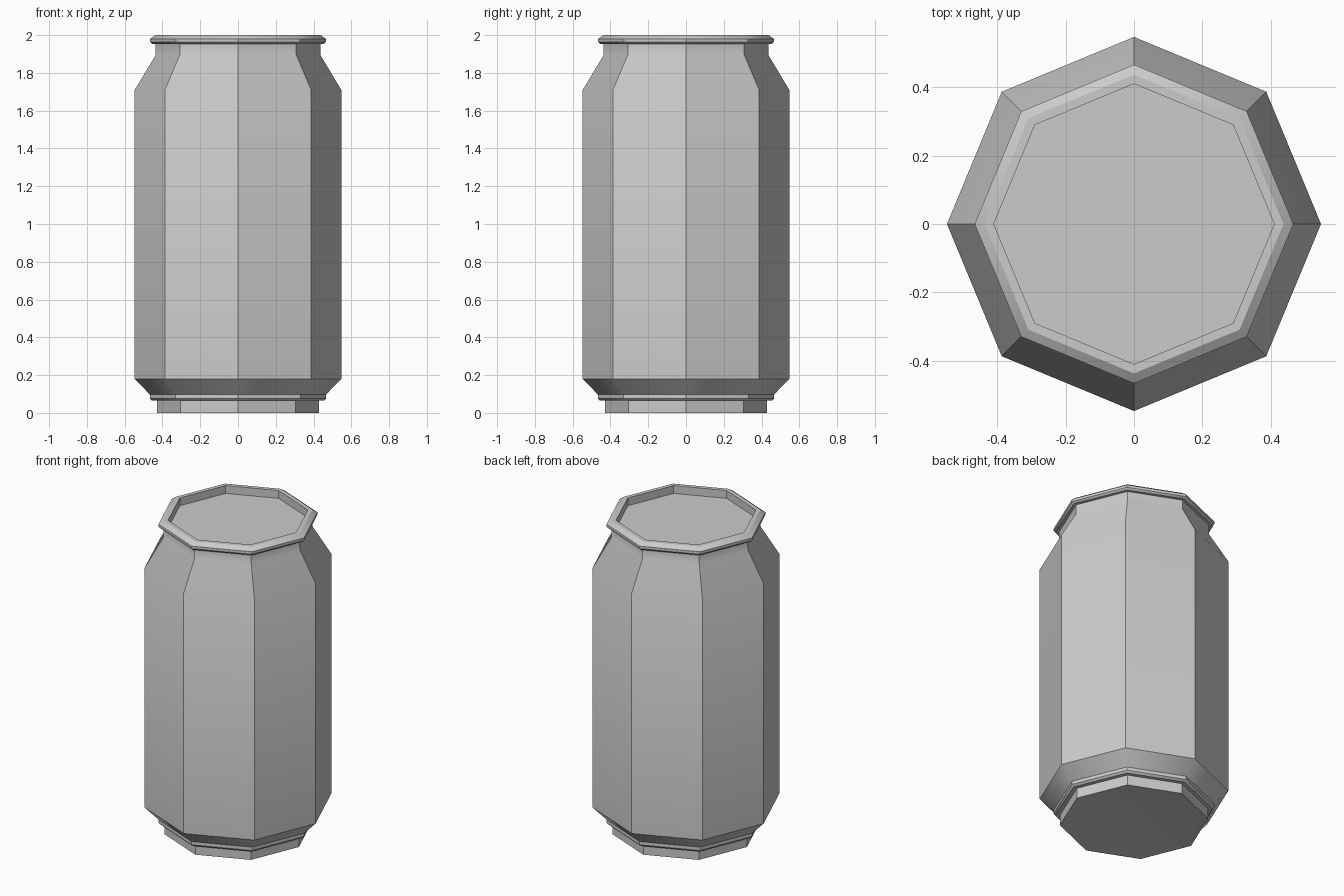
import bpy, bmesh, math

if "Cube" in bpy.data.objects:
    bpy.data.objects.remove(bpy.data.objects["Cube"])

SIDES = 8


def lathe(name, profile, smooth_angle=35):
    """Revolve (radius, z) points into an eight-sided shell; radius 0 makes a pole."""
    bm = bmesh.new()
    rings = []
    for r, z in profile:
        if r == 0:
            rings.append([bm.verts.new((0, 0, z))] * SIDES)
        else:
            rings.append([bm.verts.new((r * math.cos(2 * math.pi * i / SIDES),
                                        r * math.sin(2 * math.pi * i / SIDES), z))
                          for i in range(SIDES)])
    for lo, hi in zip(rings, rings[1:]):
        for i in range(SIDES):
            j = (i + 1) % SIDES
            corners = dict.fromkeys((lo[i], lo[j], hi[j], hi[i]))
            bm.faces.new(list(corners))
    me = bpy.data.meshes.new(name)
    bm.to_mesh(me)
    bm.free()
    ob = bpy.data.objects.new(name, me)
    bpy.context.collection.objects.link(ob)
    bpy.ops.object.select_all(action='DESELECT')
    ob.select_set(True)
    bpy.context.view_layer.objects.active = ob
    bpy.ops.object.shade_smooth_by_angle(angle=math.radians(smooth_angle))
    return ob


# Base: slightly domed underside, foot and lower seam
lathe("can_base", [(0, 0.03), (0.43, 0), (0.43, 0.065), (0.455, 0.065),
                   (0.467, 0.077), (0.467, 0.098)])

# Body: lower chamfer, straight wall, tapered shoulder and neck
lathe("can_body", [(0.467, 0.098), (0.547, 0.18), (0.547, 1.71),
                   (0.436, 1.895), (0.436, 1.953)])

# Lid: bevelled rim around a recessed flat top
lathe("can_lid", [(0.436, 1.953), (0.455, 1.953), (0.466, 1.964), (0.466, 1.98),
                  (0.437, 2.0), (0.41, 2.0), (0.41, 1.95), (0, 1.95)])
